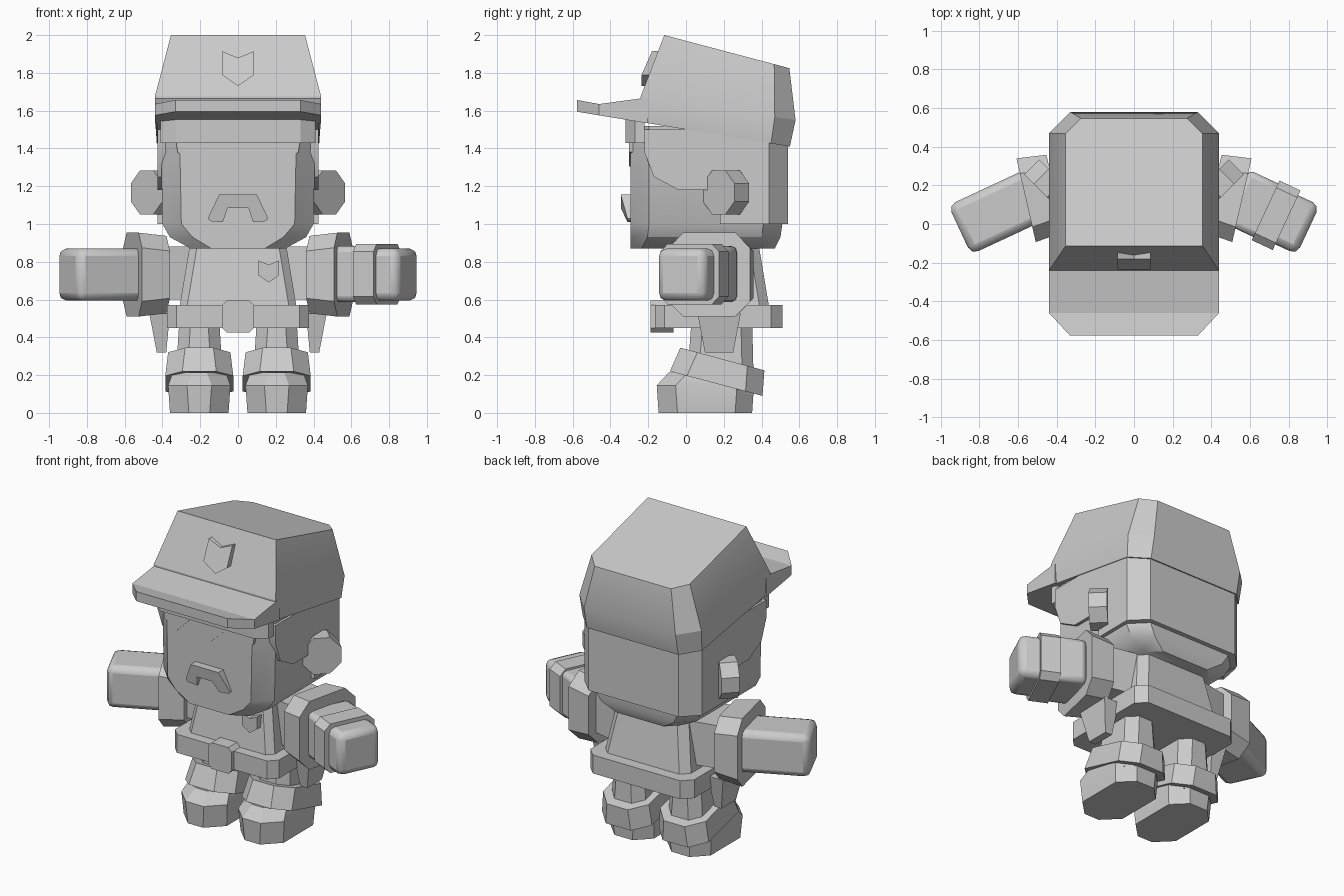
import bpy, bmesh, math
from mathutils import Matrix

if "Cube" in bpy.data.objects:
    bpy.data.objects.remove(bpy.data.objects["Cube"])

mat = bpy.data.materials.new("plain_grey")
mat.diffuse_color = (0.6, 0.6, 0.6, 1)
mat.use_nodes = True
mat.node_tree.nodes["Principled BSDF"].inputs["Base Color"].default_value = mat.diffuse_color


def finish(name, bm, bevel=0.0, angle=30):
    bmesh.ops.remove_doubles(bm, verts=bm.verts, dist=0.0005)
    bmesh.ops.recalc_face_normals(bm, faces=bm.faces)
    me = bpy.data.meshes.new(name)
    bm.to_mesh(me)
    bm.free()
    me.materials.append(mat)
    ob = bpy.data.objects.new(name, me)
    bpy.context.collection.objects.link(ob)
    if bevel:
        m = ob.modifiers.new("bevel", 'BEVEL')
        m.width, m.segments, m.limit_method = bevel, 2, 'ANGLE'
    bpy.ops.object.select_all(action='DESELECT')
    ob.select_set(True)
    bpy.context.view_layer.objects.active = ob
    bpy.ops.object.shade_smooth_by_angle(angle=math.radians(angle))
    return ob


def loft(name, rings, matrix=None, bevel=0.0, angle=30):
    """Skin a stack of equal-length rings and cap both ends."""
    bm = bmesh.new()
    vs = [[bm.verts.new(p) for p in r] for r in rings]
    n = len(rings[0])
    for a, b in zip(vs, vs[1:]):
        for i in range(n):
            j = (i + 1) % n
            bm.faces.new((a[i], a[j], b[j], b[i]))
    bm.faces.new(vs[0])
    bm.faces.new(vs[-1])
    if matrix:
        bm.transform(matrix)
    return finish(name, bm, bevel, angle)


def ring(hx, y0, y1, cf, cb, z0, z1=None, cx=0.0, dx=None):
    """Chamfered rectangle; z runs from z0 at the front to z1 at the back."""
    z1 = z0 if z1 is None else z1
    dx = cf if dx is None else dx
    pts = [(-hx + dx, y0), (hx - dx, y0), (hx, y0 + cf), (hx, y1 - cb),
           (hx - cb, y1), (-hx + cb, y1), (-hx, y1 - cb), (-hx, y0 + cf)]
    return [(cx + x, y, z0 + (z1 - z0) * (y - y0) / (y1 - y0)) for x, y in pts]


def place(x, y, z, deg):
    return Matrix.Translation((x, y, z)) @ Matrix.Rotation(math.radians(deg), 4, 'Z')


def box(name, centre, size, deg=0, bevel=0.0):
    a, b, c = (v / 2 for v in size)
    rings = [[(x, -b, -c), (x, b, -c), (x, b, c), (x, -b, c)] for x in (-a, a)]
    return loft(name, rings, place(*centre, deg), bevel, 40)


def plate(name, pts, front, back):
    """Front-facing outline; front depth is a function of height."""
    return loft(name, [[(x, front(z), z) for x, z in pts],
                       [(x, back, z) for x, z in pts]])


# head with tapered chin
loft("head", [ring(0.25, -0.295, 0.47, 0.06, 0.08, 0.87, dx=0.11),
              ring(0.36, -0.295, 0.50, 0.09, 0.1, 0.93, dx=0.12),
              ring(0.40, -0.295, 0.51, 0.1, 0.1, 1.0, dx=0.1),
              ring(0.41, -0.295, 0.51, 0.1, 0.1, 1.52, dx=0.1)])

# hair: side and back shell, with chamfered back corners
prof = [(0.44, 1.5), (-0.22, 1.5), (-0.22, 1.38), (-0.17, 1.25), (-0.04, 1.18),
        (0.18, 1.18), (0.18, 1.0), (0.44, 1.0)]
loft("hair_sides", [[(x, y, z) for y, z in prof] for x in (-0.425, 0.425)])
loft("hair_back", [ring(0.425, 0.3, 0.54, 0, 0.1, z) for z in (1.0, 1.5)])
# fringe with zigzag teeth
loft("fringe", [ring(0.41, -0.32, -0.22, 0.05, 0, z, dx=0.08) for z in (1.43, 1.62)])
teeth = [(0.33, 1.45), (0.32, 1.38), (0.23, 1.325), (0.13, 1.425), (0.0, 1.305)]
teeth += [(-x, z) for x, z in teeth[-2::-1]]
plate("fringe_teeth", teeth, lambda z: -0.301, -0.28)

# moustache
mo = [(0.10, 1.155), (0.16, 1.03), (0.145, 1.015), (0.08, 1.01), (0.055, 1.085)]
mo += [(-x, z) for x, z in mo[::-1]]
plate("moustache", mo, lambda z: -0.345 if z > 1.05 else -0.31, -0.28)

# cap, brim and badge
loft("cap", [ring(0.43, -0.24, 0.55, 0, 0.1, 1.54, 1.41),
             ring(0.44, -0.24, 0.58, 0, 0.11, 1.675, 1.55),
             ring(0.355, -0.115, 0.547, 0, 0.08, 2.0, 1.825)], angle=20)
loft("cap_brim", [[(-w, y, b), (w, y, b), (w, y, t), (-w, y, t)] for w, y, b, t in
                  ((0.44, -0.2, 1.533, 1.67), (0.44, -0.46, 1.575, 1.635),
                   (0.33, -0.578, 1.595, 1.657))], angle=15)


def badge(name, cx, cz, s, front, back):
    pts = [(0, 0.055), (0.085, 0.09), (0.085, -0.035), (0, -0.095),
           (-0.085, -0.035), (-0.085, 0.09)]
    plate(name, [(cx + x * s, cz + z * s) for x, z in pts], front, back)


badge("cap_badge", 0, 1.825, 1, lambda z: -0.18 if z > 1.85 else -0.235, -0.12)
badge("chest_badge", 0.163, 0.75, 0.63, lambda z: -0.115, -0.04)

# torso, belt and buckle
loft("torso", [ring(0.32, -0.11, 0.45, 0.04, 0.05, 0.5),
               ring(0.25, -0.05, 0.38, 0.04, 0.05, 0.92)])
loft("belt", [ring(0.375, -0.165, 0.51, 0.05, 0.06, z) for z in (0.45, 0.57)])
bk = [(0.06, 0.595), (0.085, 0.57), (0.085, 0.45), (0.06, 0.425)]
bk += [(-x, z) for x, z in bk[::-1]]
plate("buckle", bk, lambda z: -0.187, -0.065)

for s, side in ((-1, "right"), (1, "left")):
    # ear disc turned outwards
    oct8 = [(0.127 * math.cos(math.radians(22.5 + 45 * i)),
             0.127 * math.sin(math.radians(22.5 + 45 * i))) for i in range(8)]
    loft(side + "_ear", [[(x, y, z) for x, z in oct8] for y in (-0.055, 0.055)],
         place(s * 0.445, 0.212, 1.167, s * 45))
    # pouch hanging at the hip
    loft(side + "_hip_pouch", [ring(0.025, 0.1, 0.25, 0, 0, 0.32, cx=s * 0.405),
                               ring(0.055, 0.06, 0.29, 0, 0, 0.53, cx=s * 0.415)])
    # leg, tilted trouser cuff and boot
    cx = s * 0.205
    loft(side + "_leg", [ring(0.13, -0.0, 0.36, 0.06, 0.06, 0.1, cx=cx),
                         ring(0.105, 0.03, 0.35, 0.06, 0.06, 0.5, cx=cx)])
    loft(side + "_trouser_cuff",
         [ring(0.18, -0.085, 0.405, 0.09, 0.09, 0.22, 0.09, cx),
          ring(0.165, -0.03, 0.415, 0.09, 0.09, 0.345, 0.225, cx)])
    loft(side + "_boot", [ring(0.155, -0.145, 0.35, 0.1, 0.09, 0, cx=cx),
                          ring(0.165, -0.155, 0.36, 0.1, 0.09, 0.145, cx=cx),
                          ring(0.14, -0.09, 0.31, 0.1, 0.09, 0.215, cx=cx)])
    # shoulder, flared sleeve, forearm with fist
    box(side + "_shoulder", (s * 0.34, 0.165, 0.74), (0.3, 0.3, 0.28), -12 * s)
    sleeve = []
    for x, r in ((-0.08, 0.205), (0.075, 0.222)):
        sleeve.append([(s * x, y, z) for y, z, _ in ring(r, -r, r, 0.08, 0.08, 0)])
    loft(side + "_sleeve", sleeve, place(s * 0.485, 0.14, 0.732, -13 * s))
    box(side + "_forearm", (s * 0.675, 0.075, 0.732), (0.5, 0.28, 0.276), -25 * s, 0.04)

# glove cuff on the left wrist only
glove = [[(x, y, z) for y, z, _ in ring(0.17, -0.16, 0.16, 0.04, 0.04, 0)]
         for x in (-0.06, 0.06)]
loft("glove_cuff", glove, place(0.735, 0.045, 0.735, -25))
box("glove", (0.62, 0.1, 0.735), (0.2, 0.305, 0.295), -25, 0.03)
